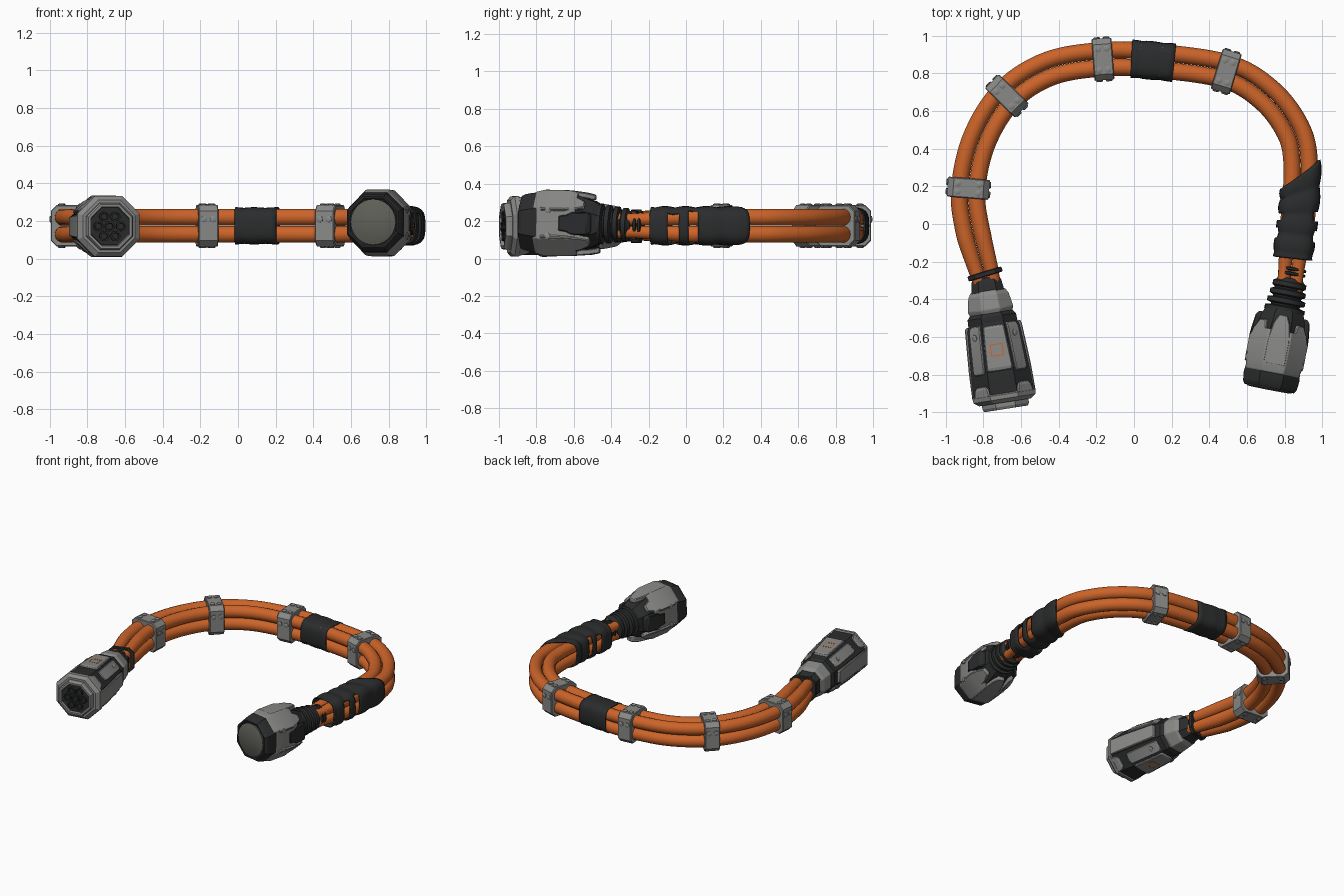
import bpy, bmesh, math
from mathutils import Vector, Matrix

if "Cube" in bpy.data.objects:
    bpy.data.objects.remove(bpy.data.objects["Cube"])


def material(name, rgb):
    m = bpy.data.materials.new(name)
    m.diffuse_color = (*rgb, 1)
    m.use_nodes = True
    m.node_tree.nodes["Principled BSDF"].inputs["Base Color"].default_value = m.diffuse_color
    return m


ORANGE = material("orange_rubber", (0.60, 0.125, 0.022))
GREY = material("grey_metal", (0.25, 0.25, 0.245))
BLACK = material("black_rubber", (0.024, 0.025, 0.026))
LENS = material("end_disc_grey", (0.11, 0.115, 0.095))


def loft(name, rings, mat, caps=True, bevel=0, smooth=30, thick=0, drop=None):
    """Skin a list of equal rings; drop(ring, vert) leaves windows open."""
    bm = bmesh.new()
    vs = [[bm.verts.new(p) for p in r] for r in rings]
    n = len(rings[0])
    for i in range(len(vs) - 1):
        for j in range(n):
            if drop and drop(i, j):
                continue
            k = (j + 1) % n
            bm.faces.new((vs[i][j], vs[i][k], vs[i + 1][k], vs[i + 1][j]))
    if caps:
        bm.faces.new(vs[0])
        bm.faces.new(vs[-1])
    bmesh.ops.recalc_face_normals(bm, faces=bm.faces)
    me = bpy.data.meshes.new(name)
    bm.to_mesh(me)
    bm.free()
    ob = bpy.data.objects.new(name, me)
    bpy.context.collection.objects.link(ob)
    me.materials.append(mat)
    if thick:
        s = ob.modifiers.new("thickness", 'SOLIDIFY')
        s.thickness, s.offset = thick, 0
    if bevel:
        b = ob.modifiers.new("bevel", 'BEVEL')
        b.width, b.segments = bevel, 1
    bpy.ops.object.select_all(action='DESELECT')
    ob.select_set(True)
    bpy.context.view_layer.objects.active = ob
    bpy.ops.object.shade_smooth_by_angle(angle=math.radians(smooth))
    return ob


def circle(r, t, n=16, u=0, v=0):
    return [Vector((u + r * math.cos(a), v + r * math.sin(a), t))
            for a in (math.tau * k / n for k in range(n))]


def octagon(t, hw, hh, c):
    return [Vector((x, y, t)) for x, y in (
        (hw, -hh + c), (hw, hh - c), (hw - c, hh), (-hw + c, hh),
        (-hw, hh - c), (-hw, -hh + c), (-hw + c, -hh), (hw - c, -hh))]


def turned(name, M, prof, mat, chamfer=0.58, bevel=0):
    """Eight-sided body: prof is (distance along axis, half width, half height)."""
    return loft(name, [[M @ p for p in octagon(t, w, h, chamfer * min(w, h))]
                       for t, w, h in prof], mat, bevel=bevel, smooth=20)


def rounded(name, M, prof, mat, u=0, v=0, n=16):
    return loft(name, [[M @ p for p in circle(r, t, n, u, v)] for t, r in prof], mat, smooth=40)


def panel(name, M, deg, stations, mat=GREY, thick=0.03, bevel=0.005, off=0):
    """Plate on one side: stations are (along, distance out, half width)."""
    R = M @ Matrix.Rotation(math.radians(deg), 4, 'Z')
    rings = [[R @ Vector(p) for p in ((d, off - w, t), (d, off + w, t),
                                      (d - thick, off + w, t), (d - thick, off - w, t))]
             for t, d, w in stations]
    return loft(name, rings, mat, bevel=bevel, smooth=15)


def basis(o, T):
    T = T.normalized()
    U = Vector((0, 0, 1)).cross(T).normalized()
    return Matrix.Translation(o) @ Matrix((U, T.cross(U), T)).transposed().to_4x4()


# Centre line of the cable bundle
Z = 0.175
CTRL = [Vector((x, y, Z)) for x, y in (
    (-.765, -.42), (-.79, -.28), (-.86, -.02), (-.88, .19), (-.82, .45), (-.675, .68),
    (-.45, .825), (-.165, .875), (.1, .868), (.49, .81), (.71, .68), (.845, .5),
    (.885, .33), (.875, .08), (.845, -.16), (.822, -.37))]
PATH = []
for i in range(len(CTRL) - 1):
    a, b, c, d = (CTRL[min(max(i + k, 0), len(CTRL) - 1)] for k in (-1, 0, 1, 2))
    for s in range(10):
        t = s / 10
        PATH.append(0.5 * (2 * b + (c - a) * t + (2 * a - 5 * b + 4 * c - d) * t * t
                           + (3 * b - a - 3 * c + d) * t ** 3))
PATH.append(CTRL[-1])
LAST = len(PATH) - 1


def point(f):
    f = min(max(f, 0), LAST)
    i = min(int(f), LAST - 1)
    return PATH[i].lerp(PATH[i + 1], f - i)


def frame(f):
    return basis(point(f), point(f + 0.6) - point(f - 0.6))


def near(x, y):
    return min(range(LAST + 1), key=lambda i: (PATH[i] - Vector((x, y, Z))).length)


# Four cables in a two by two bundle, pinched at both ends
def squeeze(i):
    return 0.74 + 0.26 * min(1, max(0, (min(i, LAST - i) - 6) / 12))


for n, (u, v) in enumerate(((1, 1), (-1, 1), (-1, -1), (1, -1))):
    rings = []
    for i in range(LAST + 1):
        k = squeeze(i)
        F = frame(i)
        rings.append([F @ p for p in circle(0.0455 * k, 0, 14, u * 0.046 * k, v * 0.0455 * k)])
    loft(f"cable_{n + 1}", rings, ORANGE, smooth=60)


# Black wrapped sleeves
def sleeve(name, f0, f1, steps, size, skew=0, drop=None):
    rings = []
    for i in range(steps + 1):
        s = i / steps
        ring = []
        for k in range(24):
            a = math.tau * k / 24
            cu, cv = (math.copysign(abs(q) ** 0.6, q) for q in (math.cos(a), math.sin(a)))
            f = f0 + (f1 - f0) * s - skew * cu * (1 - s) ** 3
            ring.append(frame(f) @ Vector((cu * size(s), cv * size(s) * 0.96, 0)))
        rings.append(ring)
    loft(name, rings, BLACK, caps=False, thick=0.01, smooth=35, drop=drop)


sleeve("middle_sleeve", near(-.01, .874), near(.225, .86), 8,
       lambda s: 0.094 + 0.004 * abs(math.cos(s * math.pi * 2)))
# The side wrap has two windows on each flank
sleeve("side_wrap", near(.88, .25), near(.845, -.18), 30,
       lambda s: 0.096 + 0.009 * abs(math.sin(s * math.pi * 4 + 0.6)), skew=3.2,
       drop=lambda i, j: ((i in (13, 14, 15) and (j >= 20 or j <= 2 or 9 <= j <= 15))
                          or (i in (19, 20, 21, 22) and (j >= 19 or j <= 1 or 10 <= j <= 16))))


# Metal clamps with bolts
def bolt(name, M, u, v, w, deg=0):
    """Bolt at height w out of the face whose outward side is turned by deg."""
    R = M @ Matrix.Rotation(math.radians(deg), 4, 'Z') @ Matrix.Rotation(math.radians(90), 4, 'Y')
    rounded(name, R @ Matrix.Translation((u, v, w)),
            ((-0.01, .018), (.005, .018), (.008, .012)), GREY, n=8)


for n, (x, y) in enumerate(((-.88, .19), (-.675, .68), (-.165, .875), (.49, .81))):
    M = frame(near(x, y))
    turned(f"clamp_{n + 1}", M, ((-.053, .107, .106), (-.048, .111, .11), (.048, .111, .11),
                                 (.053, .107, .106)), GREY, chamfer=0.28)
    for deg in (0, 180):
        for t in (-.025, .025):
            bolt(f"clamp_{n + 1}_side_bolt", M, t, .035 if deg == 0 else -.035, .111, deg)
    for deg in (90, 270):
        for t in (-.023, .023):
            for w in (-.056, .056):
                bolt(f"clamp_{n + 1}_bolt", M, t, w, .11, deg)

# Left connector: socket end
L = basis(Vector((-.785, -.305, .172)), Vector((.105, -.67, 0)))
tilt = L @ Matrix.Translation((0, 0, -.04)) @ Matrix.Rotation(math.radians(8), 4, 'Y')
turned("left_strap", tilt, ((-.014, .088, .085), (-.01, .094, .09), (.01, .094, .09),
                            (.014, .088, .085)), BLACK, 0.4)
turned("left_cuff", L, ((-.02, .07, .07), (.0, .08, .08), (.07, .09, .09)), BLACK, 0.45)
turned("left_collar", L, ((.05, .092, .092), (.075, .108, .108), (.15, .122, .122),
                          (.175, .112, .112)), GREY, bevel=0.004)
turned("left_neck", L, ((.165, .11, .11), (.19, .13, .125), (.24, .132, .125)), BLACK)
turned("left_core", L, ((.22, .128, .125), (.25, .14, .135), (.5, .158, .152), (.6, .162, .154),
                        (.64, .135, .135)), BLACK)
turned("left_front_ring", L, ((.6, .16, .153), (.607, .169, .162), (.63, .167, .16),
                              (.65, .14, .14)), GREY)
for deg in (90, 270):
    panel("left_top_panel", L, deg, ((.235, .143, .05), (.25, .149, .058),
                                     (.46, .163, .07), (.48, .158, .066)))
    # thin square marking on the panel
    for t0, t1, w, off in ((.335, .341, .033, 0), (.395, .401, .033, 0),
                           (.335, .401, .003, .032), (.335, .401, .003, -.032)):
        panel("left_panel_marking", L, deg, [(t, .1502 + (t - .25) * .0667, w) for t in (t0, t1)],
              ORANGE, .004, 0, off)
for deg in (0, 180):
    panel("left_side_panel", L, deg, ((.23, .148, .045), (.25, .153, .052), (.47, .167, .058),
                                      (.61, .17, .06)))
for deg in (45, 135, 225, 315):
    panel("left_corner_panel", L, deg, ((.23, .14, .038), (.26, .15, .042),
                                        (.47, .165, .042), (.49, .162, .036)))
    bolt("left_bolt", L, -.29, 0, .151, deg)
    panel("left_corner_front", L, deg, ((.55, .16, .03), (.57, .167, .05), (.61, .168, .06)))
turned("left_socket_rim", L, ((.63, .125, .125), (.67, .125, .125), (.685, .117, .117),
                              (.685, .104, .104), (.655, .1, .1)), GREY)
turned("left_socket_floor", L, ((.645, .1, .1), (.668, .1, .1)), BLACK)
for k in range(7):
    a = k * math.pi / 3
    u, v = (0, 0) if k == 6 else (.06 * math.cos(a), .06 * math.sin(a))
    rounded("left_socket_ring", L, ((.66, .027), (.682, .027), (.682, .018), (.67, .016)),
            BLACK, u, v, 12)

# Right connector: capped end
R = basis(Vector((.832, -.29, .18)), Vector((-.113, -.58, .015)))
for t in (-.06, -.035):
    rounded("right_cable_tie", R, ((t, .066), (t + .004, .074), (t + .014, .074),
                                   (t + .018, .066)), BLACK)
bellows = [(0, .065)]
for k in range(4):
    bellows += [(.015 + k * .045, .076), (.022 + k * .045, .09 + k * .006),
                (.045 + k * .045, .09 + k * .006), (.052 + k * .045, .078)]
rounded("right_bellows", R, bellows, BLACK, n=24)
turned("right_core", R, ((.17, .1, .103), (.2, .112, .12), (.3, .135, .155), (.5, .14, .16)), BLACK)
turned("right_shell", R, ((.285, .142, .164), (.33, .15, .175), (.47, .15, .175), (.51, .143, .164),
                          (.525, .13, .145)), GREY, bevel=0.003)
for deg, tip in ((45, .24), (90, .2), (135, .24), (225, .21), (270, .17), (315, .21)):
    d = .176 if deg in (90, 270) else .168
    panel("right_petal", R, deg, ((tip, d - .02, .022), (tip + .05, d - .01, .045),
                                  (.34, d, .06), (.47, d, .06)))
for deg in (0, 180):
    panel("right_side_latch", R, deg, ((.2, .13, .045), (.22, .146, .06), (.3, .156, .06),
                                       (.33, .158, .045), (.37, .158, .04)), BLACK, 0.05)
    bolt("right_bolt", R, -.43, .07, .15, deg)
    bolt("right_bolt", R, -.43, -.07, .15, deg)
turned("right_front_ring", R, ((.49, .146, .16), (.53, .15, .158), (.575, .145, .148),
                               (.594, .134, .136), (.594, .126, .128), (.586, .12, .12)), BLACK)
rounded("right_end_disc", R, ((.58, .122), (.597, .122), (.6, .118)), LENS, n=24)
